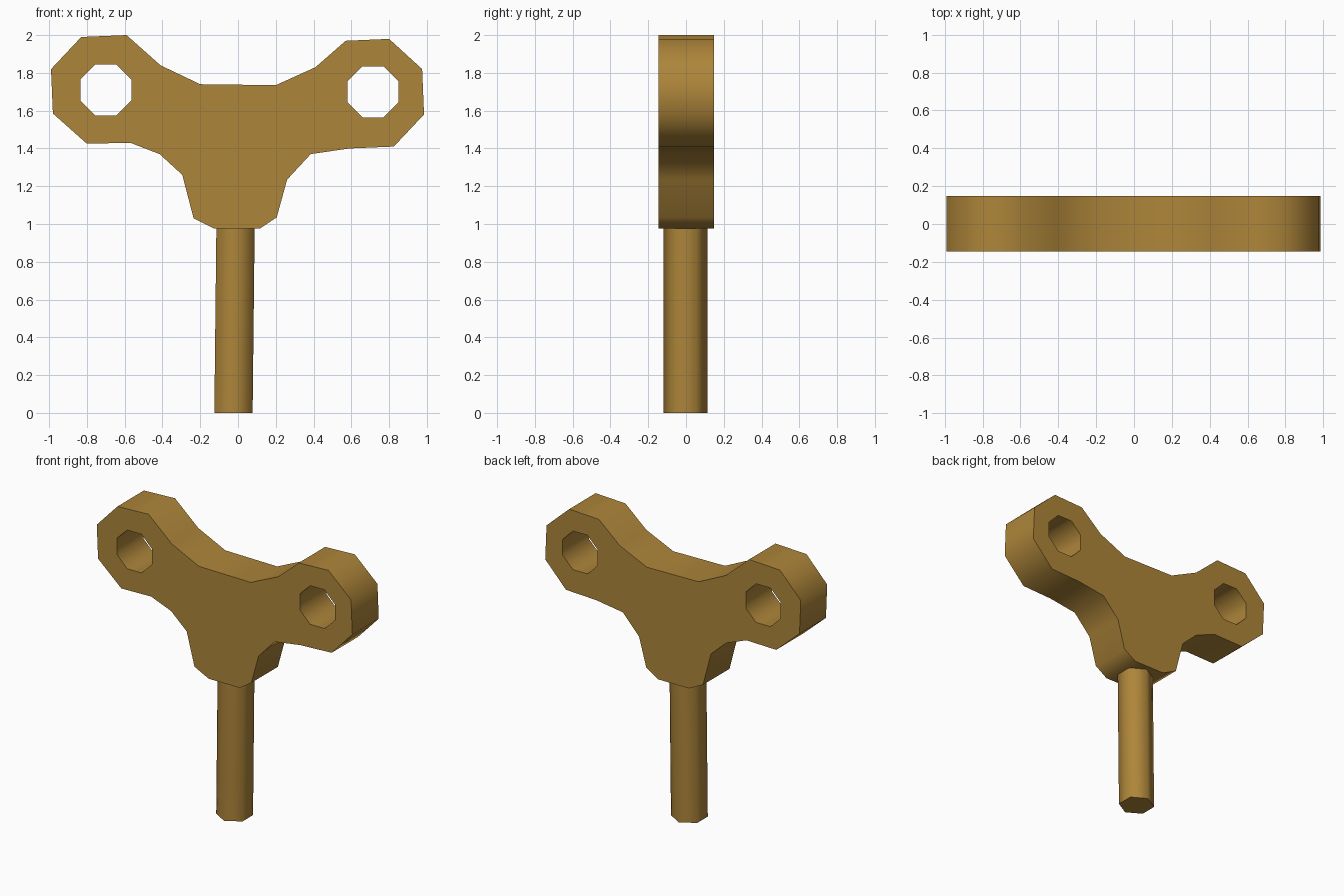
import bpy
import bmesh
from math import pi, cos, sin, radians
from mathutils import Vector

cube = bpy.data.objects.get("Cube")
if cube:
    bpy.data.objects.remove(cube, do_unlink=True)

# Aged brass
brass = bpy.data.materials.new("brass")
brass_colour = (0.42, 0.235, 0.042, 1.0)
brass.use_nodes = True
brass.diffuse_color = brass_colour
shader = brass.node_tree.nodes["Principled BSDF"]
shader.inputs["Base Color"].default_value = brass_colour
shader.inputs["Roughness"].default_value = 0.6


def finish(name, bm):
    """Turn a bmesh into a brass object with smooth sides and sharp caps."""
    bmesh.ops.recalc_face_normals(bm, faces=bm.faces[:])
    mesh = bpy.data.meshes.new(name)
    bm.to_mesh(mesh)
    bm.free()
    mesh.materials.append(brass)
    obj = bpy.data.objects.new(name, mesh)
    bpy.context.collection.objects.link(obj)
    bpy.ops.object.select_all(action="DESELECT")
    obj.select_set(True)
    bpy.context.view_layer.objects.active = obj
    bpy.ops.object.shade_smooth_by_angle(angle=radians(65))
    return obj


def polygon(centre, radius, sides, turn):
    """Corners of a regular polygon as (x, z) pairs."""
    angles = [turn + 2 * pi * i / sides for i in range(sides)]
    return [(centre[0] + radius * cos(a), centre[1] + radius * sin(a)) for a in angles]


def plate(name, loops, front, back):
    """Fill an outline with holes and give it thickness along y."""
    bm = bmesh.new()
    for loop in loops:
        verts = [bm.verts.new((x, front, z)) for x, z in loop]
        for i, vert in enumerate(verts):
            bm.edges.new((vert, verts[i - 1]))
    bmesh.ops.triangle_fill(bm, use_beauty=True, edges=bm.edges[:], normal=(0, -1, 0))
    result = bmesh.ops.extrude_face_region(bm, geom=bm.faces[:], use_keep_orig=True)
    moved = [g for g in result["geom"] if isinstance(g, bmesh.types.BMVert)]
    bmesh.ops.translate(bm, verts=moved, vec=(0, back - front, 0))
    return finish(name, bm)


# Key handle: slightly uneven two-lobed outline, clockwise from the top left
outline = [
    (-.83, 1.99), (-.59, 2), (-.41, 1.84), (-.2, 1.74),
    (.2, 1.735), (.41, 1.83), (.57, 1.97), (.8, 1.98),
    (.975, 1.82), (.985, 1.58), (.825, 1.41), (.59, 1.4),
    (.385, 1.37), (.26, 1.235), (.205, 1.035), (.115, .975),
    (-.125, .975), (-.235, 1.03), (-.295, 1.26), (-.415, 1.37),
    (-.57, 1.43), (-.8, 1.425), (-.98, 1.585), (-.99, 1.82),
]
holes = [polygon(c, 0.146, 8, pi / 8) for c in ((-.7, 1.71), (.715, 1.7))]
plate("key_handle", [outline] + holes, -0.145, 0.147)

# Key shaft: six-sided rod leaning very slightly
foot = Vector((-0.024, -0.003, 0.0))
head = Vector((-0.013, -0.003, 1.0))
bm = bmesh.new()
ring = polygon((0, 0), 0.117, 6, pi / 2)
lower, upper = [
    [bm.verts.new(end + Vector((x, y, 0))) for x, y in ring] for end in (foot, head)
]
bm.faces.new(lower)
bm.faces.new(upper)
for i in range(len(ring)):
    bm.faces.new((lower[i - 1], lower[i], upper[i], upper[i - 1]))
finish("key_shaft", bm)
